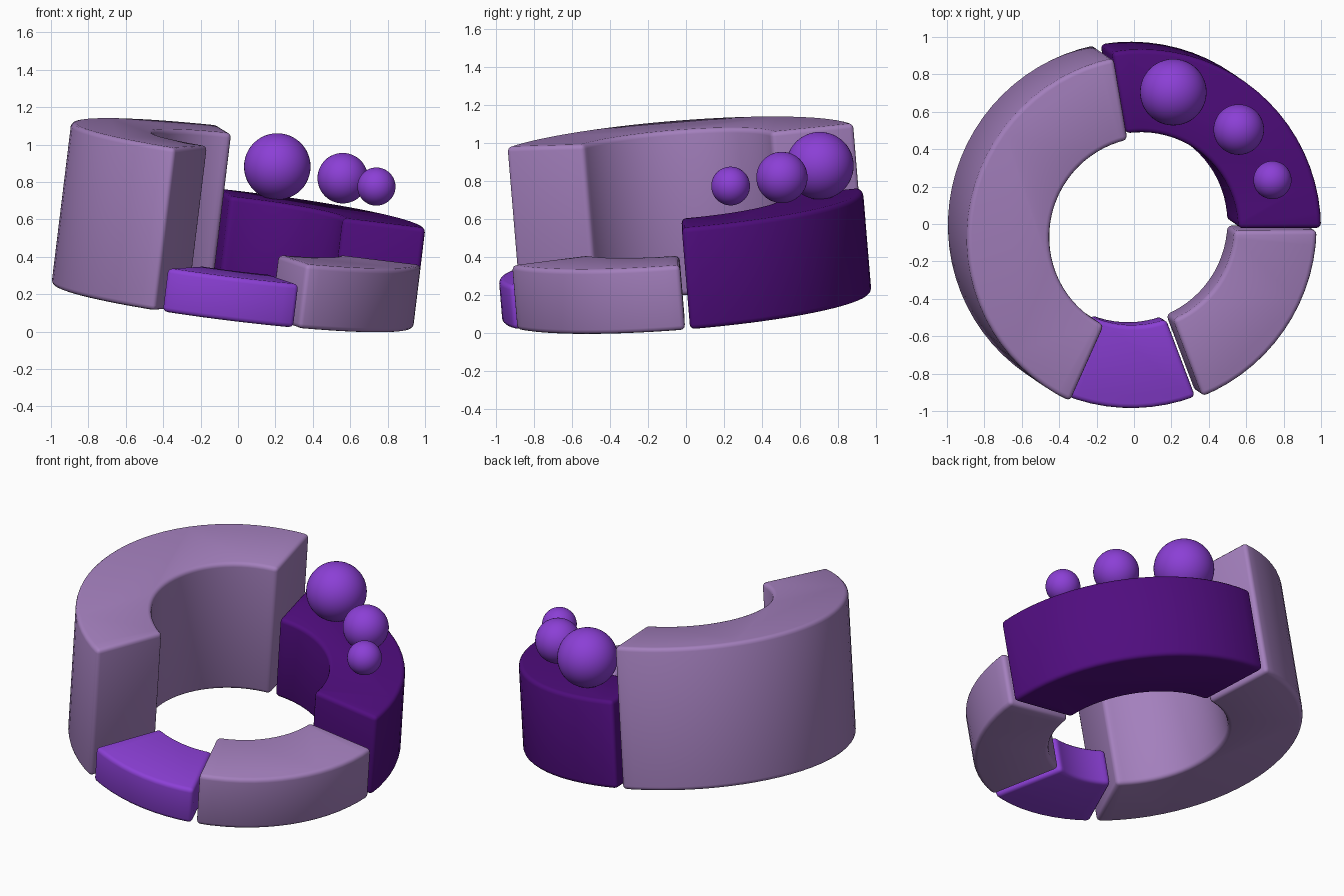
import bpy
import bmesh
from math import asin, cos, sin, radians, ceil
from mathutils import Vector, Matrix

cube = bpy.data.objects.get("Cube")
if cube:
    bpy.data.objects.remove(cube, do_unlink=True)


def material(name, rgb):
    mat = bpy.data.materials.new(name)
    mat.use_nodes = True
    mat.diffuse_color = (*rgb, 1)
    mat.node_tree.nodes["Principled BSDF"].inputs["Base Color"].default_value = (*rgb, 1)
    return mat


LILAC = material("lilac", (0.37, 0.215, 0.51))
PURPLE = material("bright purple", (0.26, 0.05, 0.67))
DARK = material("deep purple", (0.08, 0.004, 0.21))

# The whole ring leans a little to its left and to the front
OUTER, INNER = 0.975, 0.53
lean = Vector((0, 0, 1)).rotation_difference(Vector((0.122, -0.083, 1)))
RING = Matrix.Translation((-0.03, 0.005, 0.135)) @ lean.to_matrix().to_4x4()


def smooth(obj, angle):
    bpy.ops.object.select_all(action="DESELECT")
    obj.select_set(True)
    bpy.context.view_layer.objects.active = obj
    bpy.ops.object.shade_smooth_by_angle(angle=radians(angle))


def arc(radius, start, end, gap):
    """Points along an arc whose ends keep a parallel gap to the neighbours."""
    inset = asin(gap / radius)
    a, b = radians(start) + inset, radians(end) - inset
    steps = ceil((end - start) / 5)
    angles = [a + (b - a) * i / steps for i in range(steps + 1)]
    return [(radius * cos(t), radius * sin(t), 0) for t in angles]


def ring_segment(name, start, end, height, gap, mat):
    outline = arc(OUTER, start, end, gap) + arc(INNER, start, end, gap)[::-1]
    bm = bmesh.new()
    base = bm.faces.new([bm.verts.new(p) for p in outline])
    top = bmesh.ops.extrude_face_region(bm, geom=[base])["geom"]
    bmesh.ops.translate(bm, vec=(0, 0, height),
                        verts=[v for v in top if isinstance(v, bmesh.types.BMVert)])
    bmesh.ops.recalc_face_normals(bm, faces=bm.faces)
    # Soften the sharp rims and corners
    sharp = [e for e in bm.edges if e.calc_face_angle(0) > radians(30)]
    bmesh.ops.bevel(bm, geom=sharp, offset=0.025, segments=3, profile=0.5,
                    affect="EDGES", clamp_overlap=True)
    mesh = bpy.data.meshes.new(name)
    bm.to_mesh(mesh)
    bm.free()
    mesh.materials.append(mat)
    obj = bpy.data.objects.new(name, mesh)
    bpy.context.collection.objects.link(obj)
    obj.matrix_world = RING
    smooth(obj, 40)


# Ring segments, stepping up in height around the circle
ring_segment("tall_segment", 100, 246, 0.877, 0.02, LILAC)
ring_segment("low_segment", 246.5, 291, 0.235, 0.012, PURPLE)
ring_segment("short_segment", 291, 360, 0.345, 0.014, LILAC)
ring_segment("dark_segment", 0, 100, 0.54, 0.012, DARK)

# Balls resting on the dark segment
for name, centre, radius in (("large_ball", (0.21, 0.705, 0.882), 0.178),
                             ("medium_ball", (0.56, 0.505, 0.82), 0.135),
                             ("small_ball", (0.74, 0.235, 0.775), 0.102)):
    bpy.ops.mesh.primitive_uv_sphere_add(segments=48, ring_count=24,
                                         radius=radius, location=centre)
    ball = bpy.context.object
    ball.name = name
    ball.data.materials.append(PURPLE)
    smooth(ball, 40)
